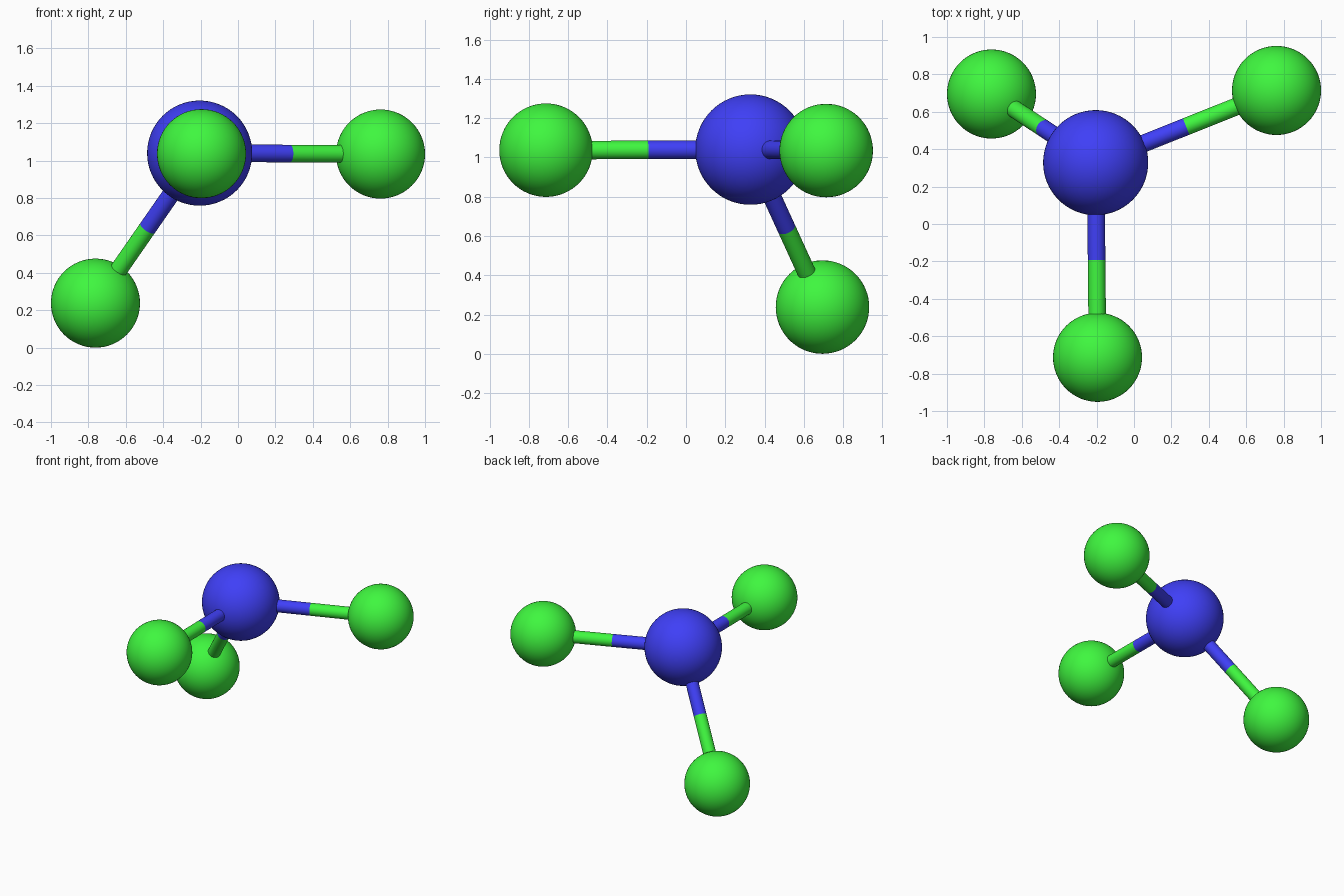
import bpy
from mathutils import Vector

if "Cube" in bpy.data.objects:
    bpy.data.objects.remove(bpy.data.objects["Cube"])


def material(name, color):
    m = bpy.data.materials.new(name)
    m.diffuse_color = (*color, 1)
    m.use_nodes = True
    m.node_tree.nodes["Principled BSDF"].inputs["Base Color"].default_value = m.diffuse_color
    return m


BLUE = material("blue", (0.05, 0.05, 0.93))
GREEN = material("green", (0.05, 0.93, 0.05))


def finish(name, mat):
    obj = bpy.context.object
    obj.name = name
    obj.data.materials.append(mat)
    bpy.ops.object.shade_smooth_by_angle()


def ball(name, center, radius, mat):
    bpy.ops.mesh.primitive_uv_sphere_add(segments=64, ring_count=32,
                                         radius=radius, location=center)
    finish(name, mat)


def rod(name, a, b, mat, radius=0.047):
    d = b - a
    bpy.ops.mesh.primitive_cylinder_add(
        vertices=32, radius=radius, depth=d.length, location=(a + b) / 2,
        rotation=d.to_track_quat('Z', 'Y').to_euler())
    finish(name, mat)


# central atom
center = Vector((-0.205, 0.328, 1.04))
ball("central_atom", center, 0.281, BLUE)

# outer atoms, each joined by a two-coloured bond
outer = {
    "right": Vector((0.762, 0.714, 1.035)),
    "front": Vector((-0.195, -0.713, 1.037)),
    "lower": Vector((-0.762, 0.695, 0.238)),
}
for side, pos in outer.items():
    middle = (center + pos) / 2
    ball(side + "_atom", pos, 0.238, GREEN)
    rod(side + "_bond_inner", center, middle, BLUE)
    rod(side + "_bond_outer", middle, pos, GREEN)
